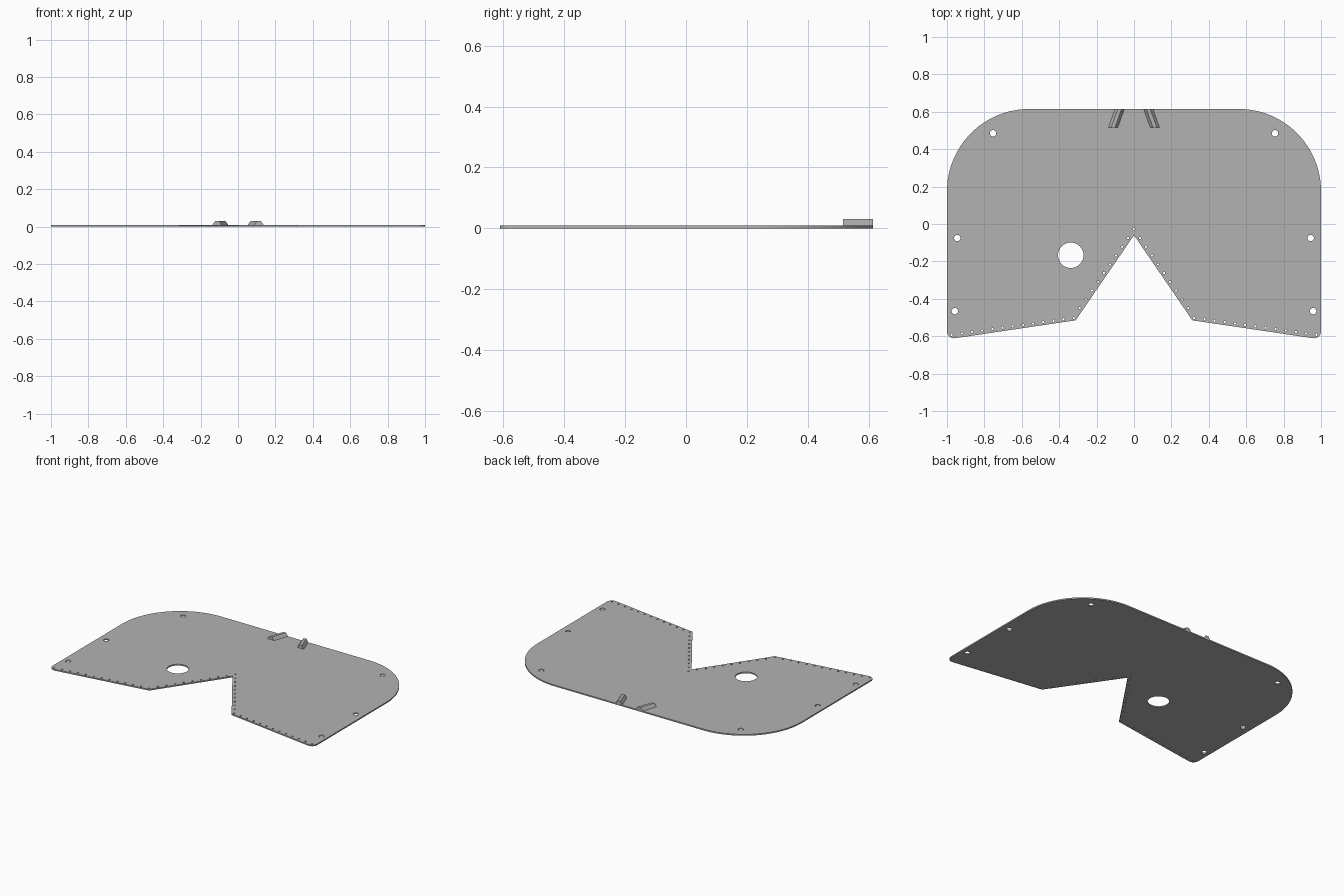
import bpy
import math
from mathutils import Vector

if "Cube" in bpy.data.objects:
    bpy.data.objects.remove(bpy.data.objects["Cube"])

THICK = 0.009
grey = bpy.data.materials.new("plain grey")
grey.diffuse_color = (0.45, 0.45, 0.45, 1)
grey.use_nodes = True
grey.node_tree.nodes["Principled BSDF"].inputs["Base Color"].default_value = grey.diffuse_color


def arc(cx, cy, r, a0, a1, n):
    return [(cx + r * math.cos(math.radians(a0 + (a1 - a0) * i / n)),
             cy + r * math.sin(math.radians(a0 + (a1 - a0) * i / n))) for i in range(n + 1)]


def circle(cx, cy, r, n):
    return arc(cx, cy, r, 0, 360, n)[:-1]


def along(a, b, n):
    a, b = Vector(a), Vector(b)
    return [tuple(a.lerp(b, i / (n - 1))) for i in range(n)]


# Plate outline: right half from the notch tip round to the back edge, then mirrored
half = [(0, -0.06), (0.312, -0.515)]
half += arc(0.962, -0.573, 0.038, -98, 0, 8)
half += arc(0.56, 0.175, 0.44, 0, 90, 24)
outline = half + [(-x, y) for x, y in reversed(half[1:])]

# Holes: one large opening, bolt holes, and stitch holes along the front edges
loops = [outline, circle(-0.338, -0.167, 0.068, 40)]
bolts = [(0.754, 0.485), (0.945, -0.075), (0.958, -0.466)]
stitches = along((0.032, -0.075), (0.29, -0.45), 9) + along((0.322, -0.502), (0.975, -0.592), 13)
for side in (1, -1):
    loops += [circle(side * x, y, 0.017, 20) for x, y in bolts]
    loops += [circle(side * x, y, 0.006, 10) for x, y in stitches]
loops.append(circle(0, -0.028, 0.006, 10))

# Flat plate: filled curve with thickness, turned into a mesh
curve = bpy.data.curves.new("plate", "CURVE")
curve.dimensions = "2D"
curve.fill_mode = "BOTH"
curve.extrude = THICK / 2
for pts in loops:
    spline = curve.splines.new("POLY")
    spline.points.add(len(pts) - 1)
    for p, (x, y) in zip(spline.points, pts):
        p.co = (x, y, 0, 1)
    spline.use_cyclic_u = True
plate = bpy.data.objects.new("plate", curve)
plate.location.z = THICK / 2
bpy.context.collection.objects.link(plate)
bpy.context.view_layer.objects.active = plate
plate.select_set(True)
bpy.ops.object.convert(target="MESH")
plate = bpy.context.object
plate.data.materials.clear()
plate.data.materials.append(grey)
bpy.ops.object.shade_flat()

# Slanted ribs with a trapezoid section at the back edge
section = [(-0.027, THICK - 0.003), (0.027, THICK - 0.003), (0.010, 0.03), (-0.010, 0.03)]
for side, name in ((1, "right_rib"), (-1, "left_rib")):
    verts = [(side * (cx + x), y, z) for cx, y in ((0.112, 0.515), (0.077, 0.614)) for x, z in section]
    faces = [(0, 1, 2, 3), (7, 6, 5, 4)] + [(i, i + 4, (i + 1) % 4 + 4, (i + 1) % 4) for i in range(4)]
    if side < 0:
        faces = [f[::-1] for f in faces]
    mesh = bpy.data.meshes.new(name)
    mesh.from_pydata(verts, [], faces)
    mesh.materials.append(grey)
    bpy.context.collection.objects.link(bpy.data.objects.new(name, mesh))
